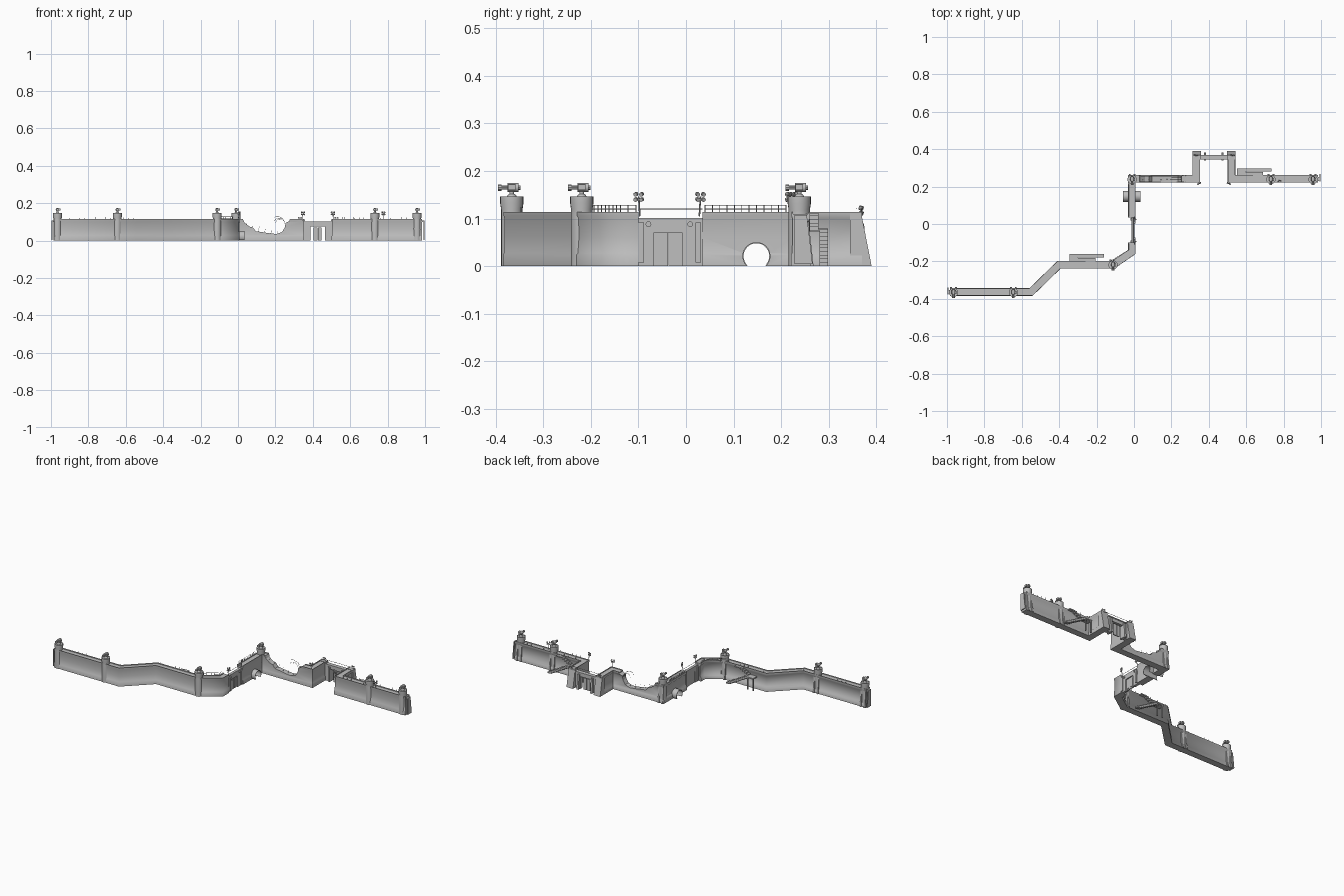
import bpy, bmesh, math, random
from mathutils import Vector

random.seed(4)
if "Cube" in bpy.data.objects:
    bpy.data.objects.remove(bpy.data.objects["Cube"])

mat = bpy.data.materials.new("concrete_grey")
mat.use_nodes = True
GREY = (0.52, 0.52, 0.52, 1)
mat.diffuse_color = GREY
mat.node_tree.nodes["Principled BSDF"].inputs["Base Color"].default_value = GREY


def finish(name, bm, smooth=0):
    bmesh.ops.recalc_face_normals(bm, faces=bm.faces)
    me = bpy.data.meshes.new(name)
    bm.to_mesh(me)
    bm.free()
    me.materials.append(mat)
    ob = bpy.data.objects.new(name, me)
    bpy.context.collection.objects.link(ob)
    if smooth:
        bpy.ops.object.select_all(action='DESELECT')
        ob.select_set(True)
        bpy.context.view_layer.objects.active = ob
        bpy.ops.object.shade_smooth_by_angle(angle=math.radians(smooth))
    return ob


def loft(bm, rings):
    """Skin a list of equal-length closed rings and cap both ends."""
    rows = [[bm.verts.new(p) for p in r] for r in rings]
    n = len(rows[0])
    for a, b in zip(rows, rows[1:]):
        for i in range(n):
            bm.faces.new((a[i], a[(i + 1) % n], b[(i + 1) % n], b[i]))
    bm.faces.new(rows[0])
    bm.faces.new(rows[-1])


def box(bm, x0, x1, y0, y1, z0, z1, back=0):
    """Box whose base runs further back than its top."""
    ring = lambda z, b: [(x0, y0, z), (x1, y0, z), (x1, y1 + b, z), (x0, y1 + b, z)]
    loft(bm, [ring(z0, back), ring(z1, 0)])


def rod(bm, p, q, r, sides=6):
    p, q = Vector(p), Vector(q)
    rot = (q - p).to_track_quat('Z', 'Y')
    circle = [rot @ Vector((r * math.cos(t), r * math.sin(t), 0))
              for t in (math.tau * i / sides for i in range(sides))]
    loft(bm, [[p + c for c in circle], [q + c for c in circle]])


def lathe(bm, x, y, profile, sides=20):
    loft(bm, [[(x + r * math.cos(math.tau * i / sides), y + r * math.sin(math.tau * i / sides), z)
               for i in range(sides)] for r, z in profile])


# Wall cross-section: outward offset and height
SECTION = [(.019, 0), (.019, .024), (.0175, .027), (.016, .06), (.0165, .1), (.0185, .107),
           (.0185, .114), (.015, .114), (.015, .11), (-.016, .11), (-.016, .114),
           (-.021, .114), (-.021, .1), (-.016, .094), (-.016, .03), (-.022, .022), (-.022, 0)]


def wall(name, path):
    pts = [Vector(p) for p in path]
    dirs = [(b - a).normalized() for a, b in zip(pts, pts[1:])]
    rings = []
    for i, p in enumerate(pts):
        d0, d1 = dirs[max(i - 1, 0)], dirs[min(i, len(dirs) - 1)]
        n0, n1 = Vector((d0.y, -d0.x)), Vector((d1.y, -d1.x))
        m = (n0 + n1).normalized()
        m /= m.dot(n0)
        rings.append([(p.x + m.x * o, p.y + m.y * o, z) for o, z in SECTION])
    bm = bmesh.new()
    loft(bm, rings)
    return finish(name, bm, 60)


def cut(ob, cutter):
    mod = ob.modifiers.new("cut", 'BOOLEAN')
    mod.operation, mod.object, mod.solver = 'DIFFERENCE', cutter, 'EXACT'
    bpy.context.view_layer.objects.active = ob
    bpy.ops.object.modifier_apply(modifier=mod.name)
    bpy.data.objects.remove(cutter)


# Wall runs
wall("west_wall", [(-.985, -.365), (-.55, -.365), (-.4, -.219), (-.11, -.219),
                   (-.01, -.15), (-.01, -.1)])
middle = wall("breached_wall", [(-.01, .035), (-.01, .24), (.335, .24), (.335, .37)])
wall("east_wall", [(.52, .37), (.52, .24), (.985, .24)])

# Breach in the middle wall
edge = [(.02, .13), (.035, .095), (.06, .075), (.08, .07), (.095, .05), (.13, .045),
        (.16, .04), (.205, .035), (.235, .045), (.25, .07), (.255, .095), (.275, .105), (.28, .13)]
bm = bmesh.new()
loft(bm, [[(x, y, z) for x, z in edge] for y in (.19, .29)])
cut(middle, finish("breach_cutter", bm))

# Drain tunnel through the wall
TY, TZ = .148, .021
bm = bmesh.new()
rod(bm, (-.1, TY, TZ), (.1, TY, TZ), .028, 28)
cut(middle, finish("tunnel_cutter", bm))
bm = bmesh.new()
angles = [math.radians(-40 + 260 * i / 24) for i in range(25)]
arch = [(TY + r * math.cos(t), TZ + r * math.sin(t))
        for r, order in ((.0295, angles), (.027, angles[::-1])) for t in order]
loft(bm, [[(x, y, z) for y, z in arch] for x in (-.06, .035)])
finish("drain_tunnel", bm, 35)

# Towers with turrets and rear ribs
TOWERS = [(-.965, -.366), (-.645, -.366), (-.112, -.219), (-.01, .238), (.732, .238), (.957, .238)]
for k, (x, y) in enumerate(TOWERS):
    bm = bmesh.new()
    lathe(bm, x, y, [(.0225, 0), (.0225, .11), (.0225, .119),
                     (.0245, .132), (.0245, .146), (.021, .146), (.021, .143)])
    for s in (-1, 1):
        box(bm, x + s * .013 - .005, x + s * .013 + .005, y, y + .018, 0, .11, .012)
    finish(f"tower_{k + 1}", bm, 35)
    bm = bmesh.new()
    lathe(bm, x, y, [(.011, .143), (.009, .149), (.005, .152), (.005, .158)], 12)
    rod(bm, (x, y - .009, .165), (x, y + .014, .165), .0095, 12)
    rod(bm, (x, y + .014, .165), (x, y + .018, .165), .005, 10)
    rod(bm, (x, y - .009, .165), (x, y - .022, .165), .0045, 10)
    rod(bm, (x, y - .022, .165), (x, y - .029, .165), .007, 10)
    box(bm, x + .008, x + .016, y - .008, y + .008, .16, .172)
    finish(f"turret_{k + 1}", bm, 35)

# Thin sloped panels closing both wall ends
for side, y in ((-1, -.365), (1, .24)):
    bm = bmesh.new()
    x0, x1 = sorted((side * .993, side * .998))
    box(bm, x0, x1, y - .012, y + .014, .004, .107, .012)
    x0, x1 = sorted((side * .98, side * .994))
    box(bm, x0, x1, y - .01, y + .012, .098, .106)
    finish("end_panel", bm)


# Railings and bare posts along the walkway
def railing(name, p, q, step, bars=True):
    p, q = Vector((*p, .112)), Vector((*q, .112))
    n = max(1, round((q - p).length / step))
    bm = bmesh.new()
    for i in range(n + 1):
        a = p.lerp(q, i / n)
        h = .016 if bars else random.uniform(.007, .016)
        rod(bm, a, a + Vector((0, 0, h)), .0009, 4)
    if bars:
        for h in (.008, .016):
            rod(bm, p + Vector((0, 0, h)), q + Vector((0, 0, h)), .0009, 4)
    finish(name, bm)


for p, q in (((-.13, -.201), (-.028, -.138)), ((-.028, -.138), (-.028, -.105)),
             ((-.028, .04), (-.028, .21))):
    railing("railing", p, q, .015)
for p, q in (((-.93, -.347), (-.68, -.347)), ((-.61, -.347), (-.56, -.347)), ((-.39, -.201), (-.15, -.201)),
             ((.57, .259), (.7, .259)), ((.76, .259), (.93, .259)), ((.56, .224), (.7, .224))):
    railing("walkway_posts", p, q, .028, False)

# Floodlights: position, aim and lamp height
for x, y, dx, dy, z in ((.0, -.097, 1, -.4, .146), (.0, .028, 1, .4, .146), (.345, .222, .5, -1, .146),
                        (.51, .222, -.5, -1, .146), (.33, .362, .2, 1, .117), (.525, .362, .2, 1, .117),
                        (.775, .235, .4, -1, .146)):
    bm = bmesh.new()
    top = Vector((x + dx * .006, y + dy * .006, z))
    rod(bm, (x, y, .105), top, .0018)
    side, fwd = Vector((-dy, dx, 0)) * .006, Vector((dx, dy, -.3)) * .006
    for s in (-1, 1):
        for h in (-.006, .005):
            c = top + side * s + Vector((0, 0, h))
            rod(bm, c - fwd * .5, c + fwd * .5, .0045, 8)
    finish("floodlight", bm)

# Closed side gate
bm = bmesh.new()
box(bm, -.013, .003, -.103, -.068, 0, .101)
box(bm, -.013, .003, -.007, .038, 0, .101)
box(bm, -.013, .003, -.068, -.007, .07, .101)
for y in (-.094, .026):
    box(bm, -.02, .009, y - .006, y + .006, .008, .092)
for y in (-.079, .009):
    rod(bm, (0, y, .088), (.008, y, .088), .006, 12)
rod(bm, (-.005, -.1, .12), (-.005, .035, .12), .001)
finish("side_gate_frame", bm, 35)
bm = bmesh.new()
for y0, y1 in ((-.068, -.038), (-.037, -.007)):
    box(bm, -.009, -.003, y0, y1, 0, .07)
    box(bm, -.003, .0, y0 + .006, y1 - .006, .008, .06)
finish("side_gate_leaves", bm)

# Open rear gate between the alcove walls
bm = bmesh.new()
box(bm, .35, .387, .348, .366, 0, .1)
box(bm, .464, .505, .348, .366, 0, .1)
box(bm, .387, .464, .348, .366, .076, .1)
box(bm, .345, .51, .345, .369, .096, .102)
for x in (.38, .473):
    box(bm, x - .006, x + .006, .34, .374, 0, .09, .008)
rod(bm, (.335, .358, .121), (.52, .358, .121), .001)
finish("rear_gate_frame", bm)
bm = bmesh.new()
box(bm, .404, .4245, .354, .36, 0, .07)
box(bm, .4265, .447, .354, .36, 0, .07)
finish("rear_gate_leaves", bm)

# Sloped buttresses behind the alcove corners
for x in (.335, .52):
    bm = bmesh.new()
    box(bm, x - .022, x + .022, .345, .368, 0, .112, .022)
    finish("alcove_buttress", bm)

# Stairs folded against the back of the wall
for x0, y0 in ((.55, .262), (-.345, -.197)):
    bm = bmesh.new()
    for i in range(10):
        x = x0 + .185 - i * .014
        box(bm, x - .014, x, y0 + .018, y0 + .036, max(0, i * .0078 - .006), (i + 1) * .0078)
    box(bm, x0, x0 + .045, y0, y0 + .036, .072, .079)
    for i in range(4):
        x = x0 + .045 + i * .014
        box(bm, x, x + .014, y0 - .002, y0 + .016, .074 + i * .008, .086 + i * .008)
    box(bm, x0 + .1, x0 + .14, y0 - .002, y0 + .016, .105, .112)
    for x in (x0 + .004, x0 + .04):
        box(bm, x - .003, x + .003, y0 + .028, y0 + .034, 0, .072)
    finish("back_stairs", bm)

# Bent reinforcement bars at the breach
bm = bmesh.new()
for y, r, turn in ((.23, .03, 150), (.24, .038, 120), (.25, .025, 170)):
    arc = [(.25 - r + r * math.cos(t), y, .09 + r * math.sin(t))
           for t in (math.radians(turn * i / 8) for i in range(9))]
    for a, b in zip(arc, arc[1:]):
        rod(bm, a, b, .0008, 4)
for i in range(6):
    x = .04 + i * .033
    z = .08 - i * .009
    rod(bm, (x, .24, z - .02), (x + .008, .235 + .003 * (i % 3), z + .012), .0008, 4)
finish("bent_bars", bm)
